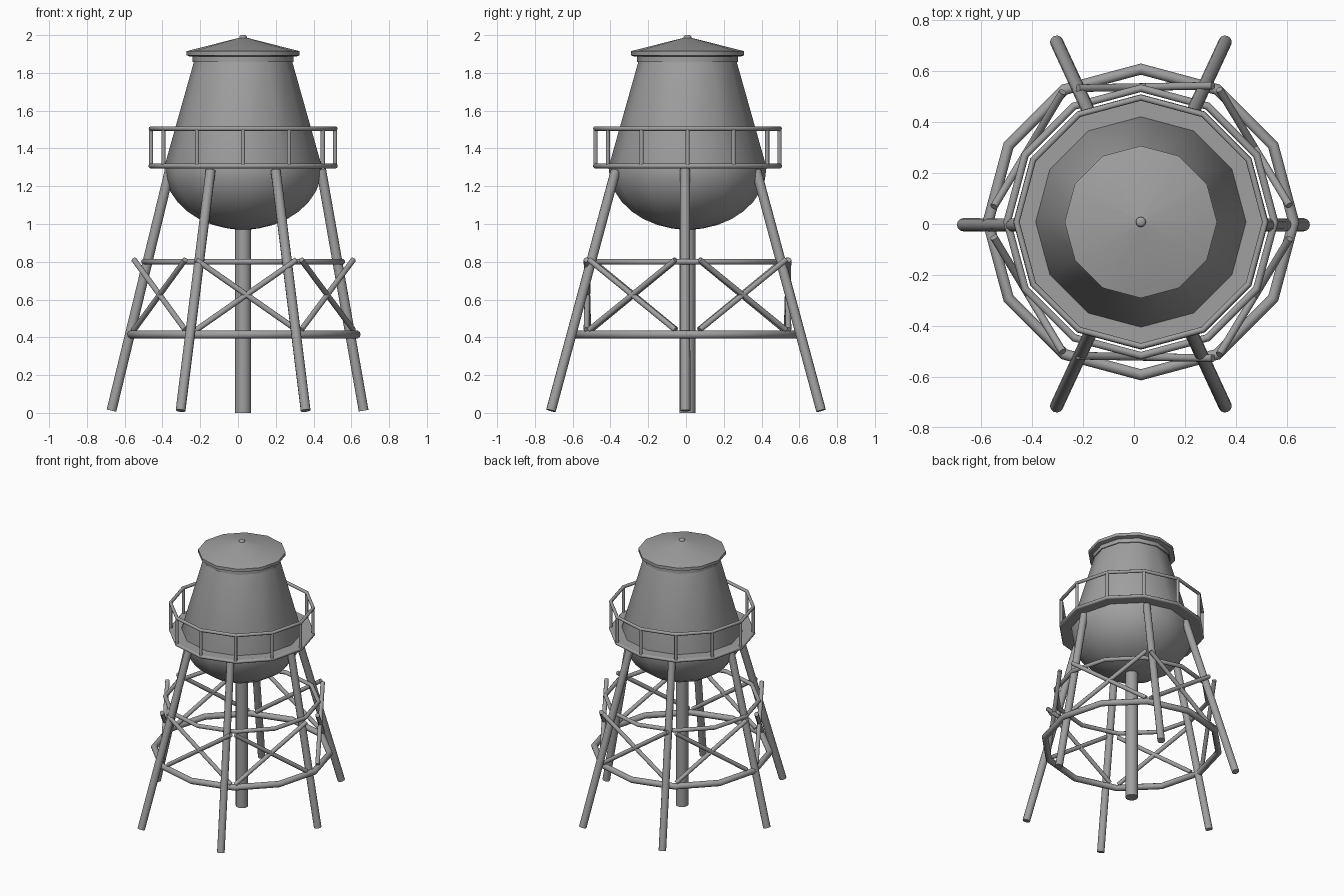
import bpy
import math
from mathutils import Vector

if "Cube" in bpy.data.objects:
    bpy.data.objects.remove(bpy.data.objects["Cube"])

CX, CY = 0.027, 0.008     # tank axis
SIDES = 12

steel = bpy.data.materials.new("grey steel")
steel.use_nodes = True
GREY = (0.35, 0.35, 0.35, 1)
steel.diffuse_color = GREY
steel.node_tree.nodes["Principled BSDF"].inputs["Base Color"].default_value = GREY


def finish(name, angle=40):
    obj = bpy.context.object
    obj.name = name
    obj.data.materials.append(steel)
    bpy.ops.object.shade_smooth_by_angle(angle=math.radians(angle))
    return obj


def tube(name, start, end, radius):
    start, end = Vector(start), Vector(end)
    axis = end - start
    bpy.ops.mesh.primitive_cylinder_add(
        vertices=12, radius=radius, depth=axis.length, location=(start + end) / 2,
        rotation=axis.to_track_quat('Z', 'Y').to_euler())
    return finish(name)


def ring(name, z, radius, thickness):
    bpy.ops.mesh.primitive_torus_add(
        major_segments=SIDES, minor_segments=10, major_radius=radius,
        minor_radius=thickness, location=(CX, CY, z))
    return finish(name)


def lathe(name, profile, closed=False, angle=32):
    """Revolve (radius, height) points about the tank axis."""
    verts, faces = [], []
    for r, z in profile:
        for i in range(SIDES):
            a = math.tau * i / SIDES
            verts.append((CX + r * math.cos(a), CY + r * math.sin(a), z))
    count = len(profile)
    for j in range(count if closed else count - 1):
        k = (j + 1) % count
        for i in range(SIDES):
            n = (i + 1) % SIDES
            faces.append((j * SIDES + i, j * SIDES + n, k * SIDES + n, k * SIDES + i))
    if not closed:
        faces.append(tuple(reversed(range(SIDES))))
        faces.append(tuple(range((count - 1) * SIDES, count * SIDES)))
    mesh = bpy.data.meshes.new(name)
    mesh.from_pydata(verts, [], faces)
    obj = bpy.data.objects.new(name, mesh)
    bpy.context.collection.objects.link(obj)
    bpy.ops.object.select_all(action='DESELECT')
    bpy.context.view_layer.objects.active = obj
    obj.select_set(True)
    return finish(name, angle)


# Tank: rounded bowl below, tapering wall above
bowl = []
for s in range(1, 9):
    t = math.radians(90 * s / 8)
    bowl.append((0.418 * math.sin(t), 1.30 - 0.33 * math.cos(t)))
lathe("tank", [(0.01, 0.968)] + bowl + [(0.26, 1.86)])

# Lid: collar, overhanging rim, low cone and knob
lathe("lid_collar", [(0.268, 1.858), (0.268, 1.892)])
lathe("lid", [(0.285, 1.888), (0.299, 1.893), (0.299, 1.915), (0.012, 1.988)])
lathe("lid_knob", [(0.02, 1.975), (0.02, 1.993), (0.012, 2.0)], angle=50)

# Walkway with railing
lathe("walkway", [(0.40, 1.295), (0.488, 1.295), (0.488, 1.318), (0.40, 1.318)], closed=True)
ring("walkway_edge", 1.307, 0.488, 0.013)
ring("top_rail", 1.505, 0.488, 0.012)
for i in range(SIDES):
    a = math.tau * i / SIDES
    x, y = CX + 0.487 * math.cos(a), CY + 0.487 * math.sin(a)
    tube("railing_post", (x, y, 1.30), (x, y, 1.508), 0.011)

# Central pipe
tube("centre_pipe", (CX, CY, 0), (CX, CY, 1.02), 0.043)

# Six splayed legs
LEG = 0.026
tube("left_leg", (0.665, -0.003, 0.012), (0.44, -0.005, 1.29), LEG)
tube("right_leg", (-0.67, -0.003, 0.012), (-0.36, -0.005, 1.29), LEG)
for side in (-1, 1):
    for end, label in ((-1, "front"), (1, "back")):
        tube(label + "_leg", (CX + side * 0.331, end * 0.715, 0.012),
             (CX + side * 0.172, end * 0.372, 1.285), LEG)

# Hoops tying the legs together
ring("lower_hoop", 0.415, 0.60, 0.022)
ring("upper_hoop", 0.80, 0.525, 0.015)

# Crossed braces in the six bays
LOW, HIGH = 0.44, 0.81


def cross(name, a, b):
    tube(name, (*a, LOW), (*b, HIGH), 0.015)
    tube(name, (*a, HIGH), (*b, LOW), 0.015)


for end, label in ((-1, "front"), (1, "back")):
    cross(label + "_brace", (-0.22, CY + end * 0.525), (0.31, CY + end * 0.535))
    cross(label + "_left_brace", (0.335, CY + end * 0.52), (0.61, CY + end * 0.065))
    cross(label + "_right_brace", (-0.28, CY + end * 0.51), (-0.55, CY + end * 0.06))
